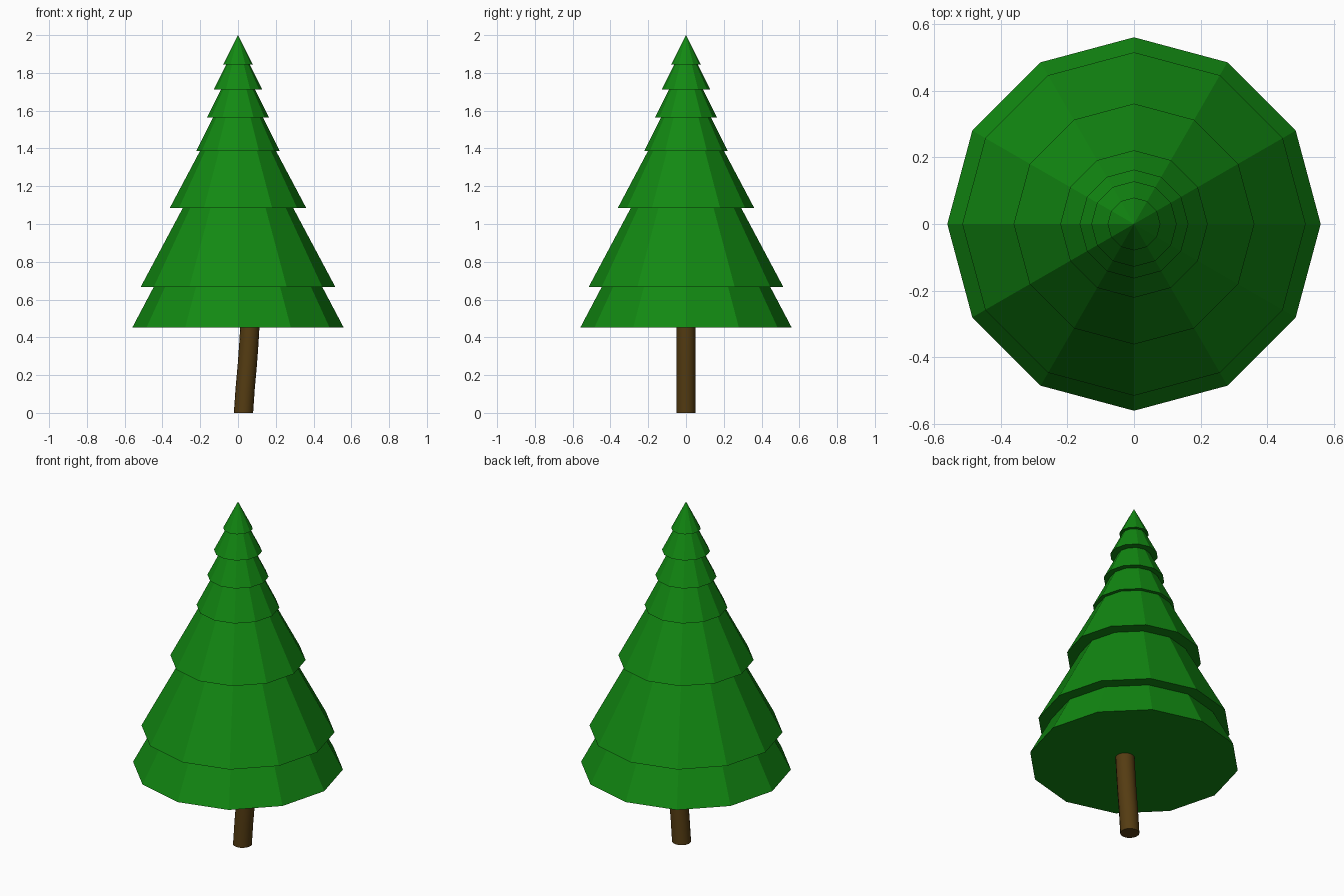
import bpy, bmesh
from math import sin, cos, tau

if "Cube" in bpy.data.objects:
    bpy.data.objects.remove(bpy.data.objects["Cube"])


def material(name, color):
    m = bpy.data.materials.new(name)
    m.diffuse_color = (*color, 1)
    m.use_nodes = True
    m.node_tree.nodes["Principled BSDF"].inputs["Base Color"].default_value = m.diffuse_color
    return m


def loft(name, rings, sides, mat, tip=None):
    """Skin a stack of (centre x, radius, z) rings; close with a cap or a pointed tip."""
    bm = bmesh.new()
    loops = [[bm.verts.new((cx + r * cos(tau * i / sides), r * sin(tau * i / sides), z))
              for i in range(sides)] for cx, r, z in rings]
    for a, b in zip(loops, loops[1:]):
        for i in range(sides):
            j = (i + 1) % sides
            bm.faces.new((a[i], a[j], b[j], b[i]))
    bm.faces.new(loops[0][::-1])
    top = loops[-1]
    if tip is None:
        bm.faces.new(top)
    else:
        apex = bm.verts.new((0, 0, tip))
        for i in range(sides):
            bm.faces.new((top[i], top[(i + 1) % sides], apex))
    bmesh.ops.recalc_face_normals(bm, faces=bm.faces)
    mesh = bpy.data.meshes.new(name)
    bm.to_mesh(mesh)
    bm.free()
    mesh.materials.append(mat)
    ob = bpy.data.objects.new(name, mesh)
    bpy.context.collection.objects.link(ob)
    return ob


green = material("needles", (0.006, 0.25, 0.006))
brown = material("bark", (0.09, 0.045, 0.006))

# Foliage: tiers as (height, skirt radius, neck radius under the skirt)
tiers = [(0.451, 0.56, None), (0.667, 0.515, 0.446), (1.085, 0.361, 0.292),
         (1.387, 0.221, 0.201), (1.565, 0.163, 0.132), (1.713, 0.128, 0.089),
         (1.844, 0.079, 0.062)]
rings = []
for z, skirt, neck in tiers:
    if neck:
        rings.append((0, neck, z))
    rings.append((0, skirt, z))
loft("foliage", rings, 12, green, tip=2.0)

# Trunk: slightly bowed, leaning towards +x
path = [(0.029, 0), (0.038, 0.13), (0.049, 0.25), (0.057, 0.36), (0.063, 0.46)]
trunk = loft("trunk", [(x, 0.051, z) for x, z in path], 16, brown)
bpy.context.view_layer.objects.active = trunk
trunk.select_set(True)
bpy.ops.object.shade_smooth_by_angle()
